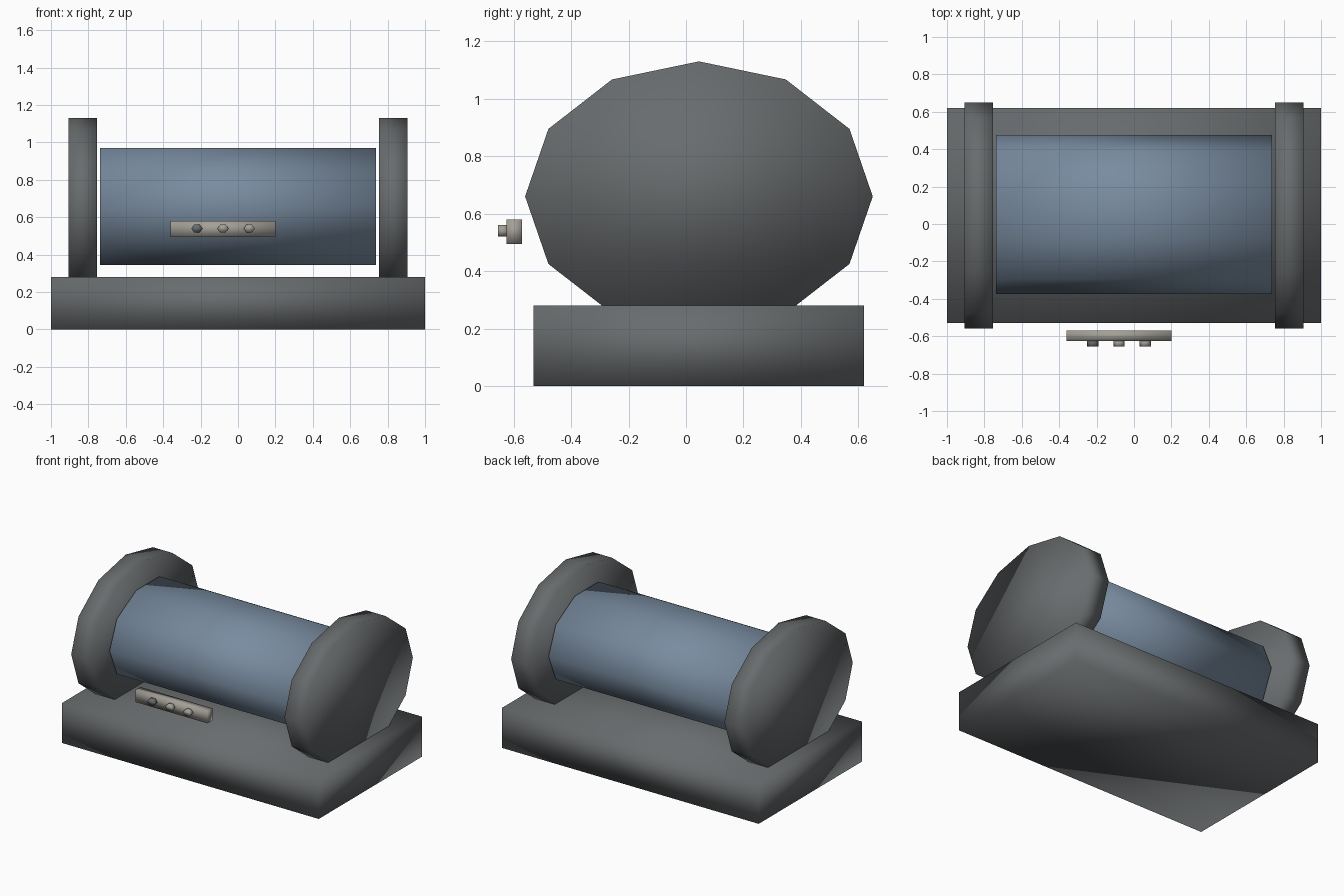
import bpy, bmesh, math
from mathutils import Vector

cube = bpy.data.objects.get("Cube")
if cube:
    bpy.data.objects.remove(cube, do_unlink=True)


def material(name, rgb):
    m = bpy.data.materials.new(name)
    m.use_nodes = True
    m.diffuse_color = (*rgb, 1)
    m.node_tree.nodes["Principled BSDF"].inputs["Base Color"].default_value = (*rgb, 1)
    return m


grey = material("dark grey", (0.14, 0.15, 0.155))
blue = material("slate blue", (0.19, 0.26, 0.35))
light = material("warm light grey", (0.37, 0.35, 0.31))


def finish(name, bm, mat):
    bmesh.ops.recalc_face_normals(bm, faces=bm.faces)
    for f in bm.faces:
        f.smooth = True
    mesh = bpy.data.meshes.new(name)
    bm.to_mesh(mesh)
    bm.free()
    mesh.materials.append(mat)
    ob = bpy.data.objects.new(name, mesh)
    bpy.context.collection.objects.link(ob)
    return ob


def box(name, lo, hi, mat):
    """Box between two corners, softly shaded."""
    bm = bmesh.new()
    bmesh.ops.create_cube(bm, size=1)
    lo, hi = Vector(lo), Vector(hi)
    for v in bm.verts:
        v.co = (lo + hi) / 2 + v.co * (hi - lo)
    return finish(name, bm, mat)


def prism(name, sides, center, axis, length, r_flat, r_up, mat):
    """Elliptical prism along x or y, first corner on the horizontal axis."""
    along, flat = (Vector((1, 0, 0)), Vector((0, 1, 0)))
    if axis == "y":
        along, flat = flat, along
    up = Vector((0, 0, 1))
    bm = bmesh.new()
    rings = []
    for s in (-0.5, 0.5):
        ring = []
        for i in range(sides):
            a = math.tau * i / sides
            ring.append(bm.verts.new(Vector(center) + along * length * s
                                     + flat * r_flat * math.cos(a) + up * r_up * math.sin(a)))
        bm.faces.new(ring)
        rings.append(ring)
    a, b = rings
    for i in range(sides):
        j = (i + 1) % sides
        bm.faces.new((a[i], a[j], b[j], b[i]))
    return finish(name, bm, mat)


# Base slab
box("base", (-1, -0.53, 0), (1, 0.62, 0.28), grey)

# Drum and the end discs on either side
prism("drum", 10, (0, 0.05, 0.658), "x", 1.475, 0.425, 0.329, blue)
for side, x in (("right", -0.83), ("left", 0.83)):
    prism(side + "_end_disc", 12, (x, 0.045, 0.66), "x", 0.152, 0.605, 0.47, grey)

# Control strip with three buttons
box("control_strip", (-0.36, -0.625, 0.495), (0.2, -0.57, 0.58), light)
for i, mat in enumerate((grey, light, light)):
    prism("button_%d" % (i + 1), 6, (-0.22 + 0.14 * i, -0.637, 0.54), "y", 0.035, 0.03, 0.0233, mat)
